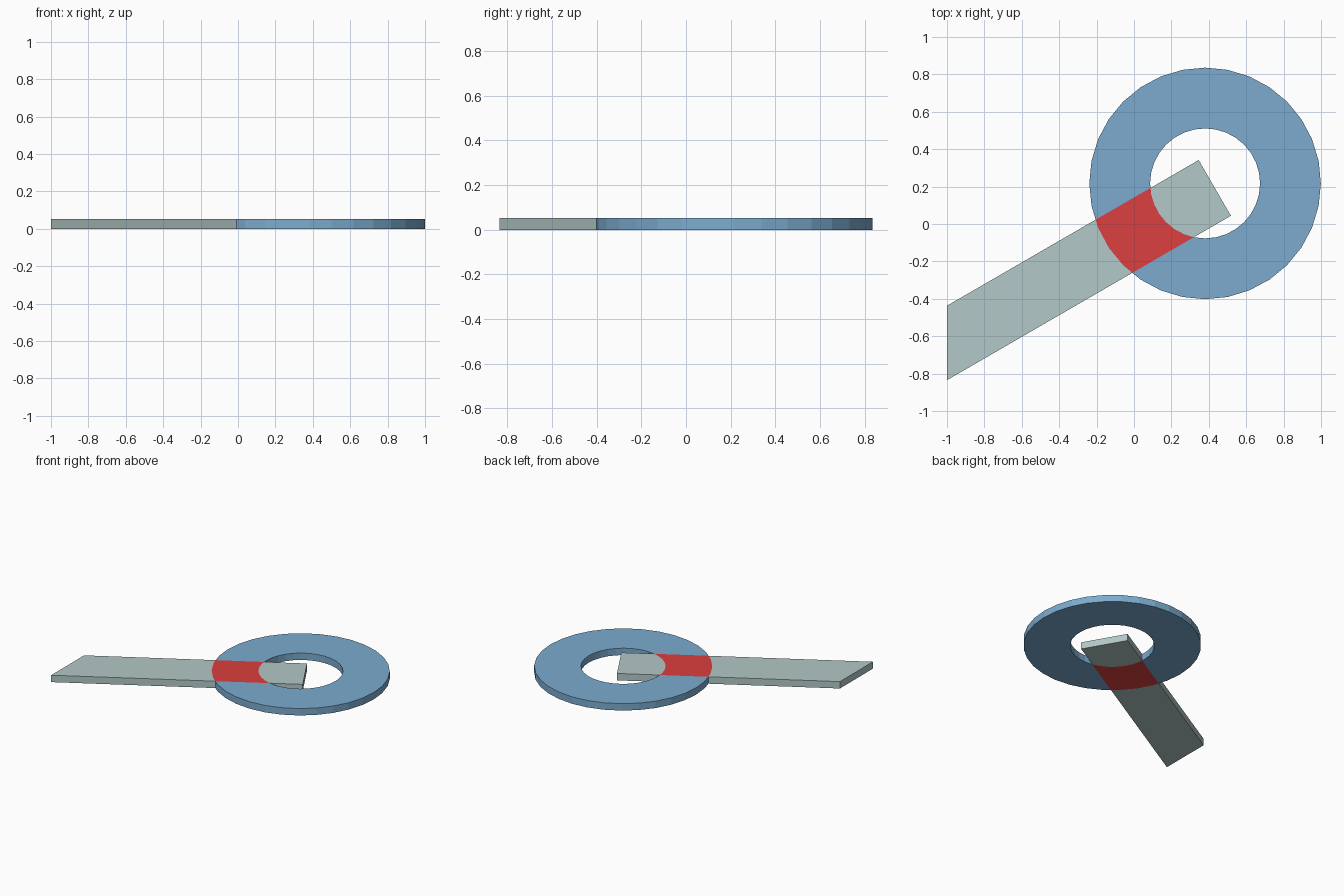
import bpy, bmesh
from math import sin, cos, pi

if "Cube" in bpy.data.objects:
    bpy.data.objects.remove(bpy.data.objects["Cube"])

CX, CY, R_OUT, R_IN, H, SIDES = 0.38, 0.217, 0.619, 0.294, 0.053, 32
BAR = [(-1, -0.835), (0.518, 0.044), (0.346, 0.342), (-1, -0.437)]


def circle(r):
    return [(CX + r * cos(2 * pi * i / SIDES), CY + r * sin(2 * pi * i / SIDES)) for i in range(SIDES)]


def make(name, bm, color=None):
    bmesh.ops.recalc_face_normals(bm, faces=bm.faces)
    me = bpy.data.meshes.new(name)
    bm.to_mesh(me)
    bm.free()
    ob = bpy.data.objects.new(name, me)
    bpy.context.collection.objects.link(ob)
    if color:
        mat = bpy.data.materials.new(name)
        mat.diffuse_color = (*color, 1)
        mat.use_nodes = True
        mat.node_tree.nodes["Principled BSDF"].inputs["Base Color"].default_value = mat.diffuse_color
        me.materials.append(mat)
    return ob


def bar(name, z0, z1, color=None):
    bm = bmesh.new()
    lo, hi = ([bm.verts.new((x, y, z)) for x, y in BAR] for z in (z0, z1))
    bm.faces.new(lo)
    bm.faces.new(hi)
    for i in range(4):
        j = (i + 1) % 4
        bm.faces.new((lo[i], lo[j], hi[j], hi[i]))
    return make(name, bm, color)


def ring(name, z0, z1, color=None):
    bm = bmesh.new()
    loops = [[bm.verts.new((x, y, z)) for x, y in circle(r)]
             for r, z in ((R_OUT, z0), (R_OUT, z1), (R_IN, z1), (R_IN, z0))]
    for a, b in zip(loops, loops[1:] + loops[:1]):
        for i in range(SIDES):
            j = (i + 1) % SIDES
            bm.faces.new((a[i], a[j], b[j], b[i]))
    return make(name, bm, color)


def cut(ob, cutter, operation):
    mod = ob.modifiers.new("cut", 'BOOLEAN')
    mod.operation, mod.object, mod.solver = operation, cutter, 'EXACT'
    bpy.context.view_layer.update()
    me = bpy.data.meshes.new_from_object(ob.evaluated_get(bpy.context.evaluated_depsgraph_get()))
    mat = ob.data.materials[0]
    ob.modifiers.clear()
    ob.data = me
    me.materials.clear()
    me.materials.append(mat)
    for p in me.polygons:
        p.material_index = 0


# ring, handle bar and the flush red patch where they cross
washer = ring("ring", 0, H, (0.20, 0.41, 0.62))
handle = bar("handle_bar", 0, H, (0.45, 0.58, 0.57))
patch = bar("crossing_patch", 0, H, (0.72, 0.05, 0.05))
bar_cutter = bar("bar_cutter", -0.1, 0.2)
ring_cutter = ring("ring_cutter", -0.1, 0.2)
cut(washer, bar_cutter, 'DIFFERENCE')
cut(handle, ring_cutter, 'DIFFERENCE')
cut(patch, ring_cutter, 'INTERSECT')
for helper in (bar_cutter, ring_cutter):
    bpy.data.objects.remove(helper)

# drop the hidden walls shared by touching parts, leaving one continuous skin
parts = [washer, handle, patch]
meshes = []
for ob in parts:
    bm = bmesh.new()
    bm.from_mesh(ob.data)
    meshes.append(bm)
walls = [(k, f, f.calc_center_bounds()) for k, bm in enumerate(meshes)
         for f in bm.faces if abs(f.normal.z) < 0.5]
hidden = [(k, f) for k, f, c in walls
          if any(k != k2 and (c - c2).length < 1e-3 for k2, _, c2 in walls)]
for k, bm in enumerate(meshes):
    bmesh.ops.delete(bm, geom=[f for k2, f in hidden if k2 == k], context='FACES')
    bm.to_mesh(parts[k].data)
    bm.free()
